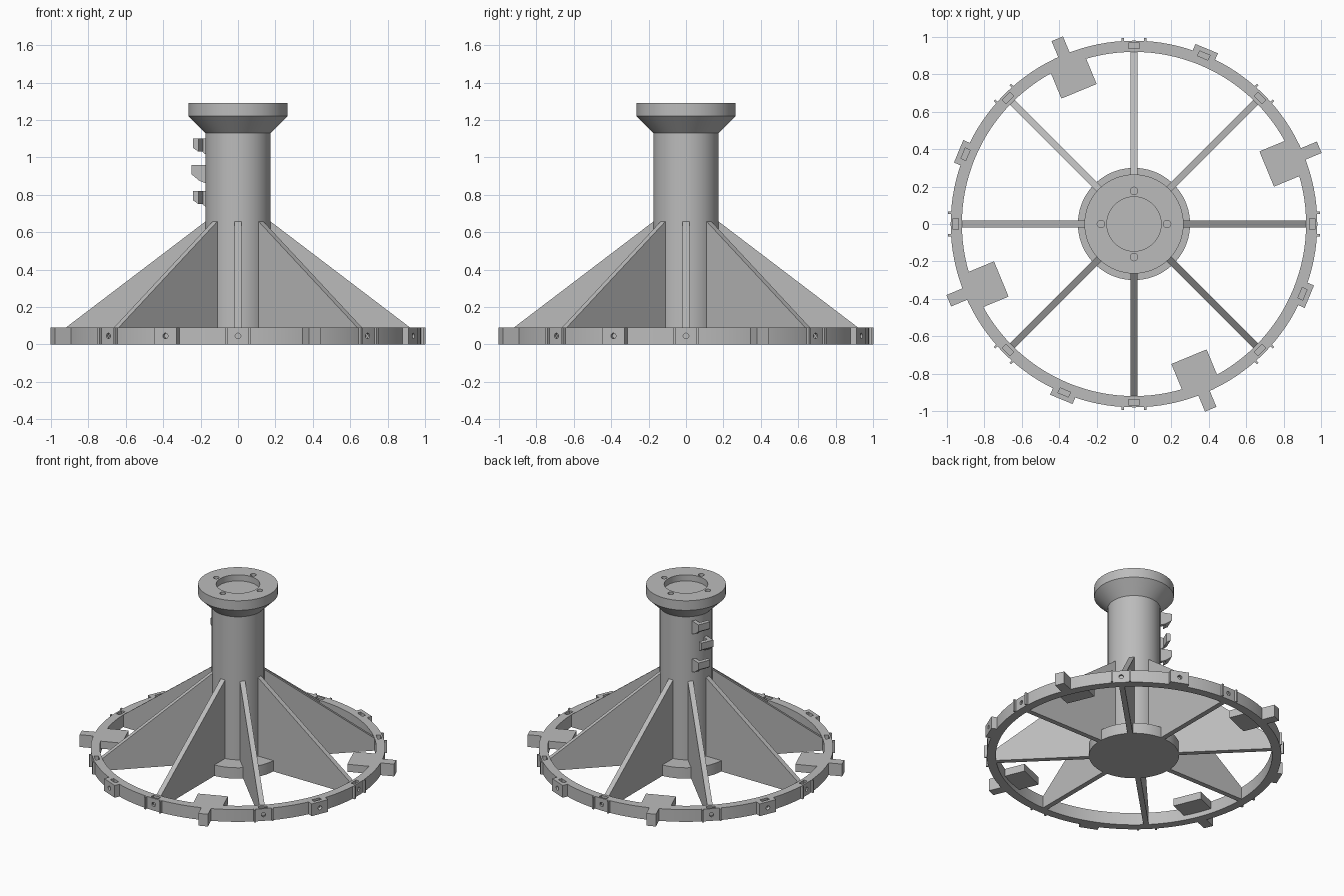
import bpy, bmesh
from math import radians, pi
from mathutils import Matrix, Vector

if "Cube" in bpy.data.objects:
    bpy.data.objects.remove(bpy.data.objects["Cube"])

grey = bpy.data.materials.new("plain_grey")
grey.use_nodes = True
grey.diffuse_color = (0.5, 0.5, 0.5, 1)
grey.node_tree.nodes["Principled BSDF"].inputs["Base Color"].default_value = grey.diffuse_color

RING_H = 0.09
SPOKES = [45 * i for i in range(8)]
TABS = [22.5 + 90 * i for i in range(4)]
BOSSES = [67.5 + 90 * i for i in range(4)]


def finish(name, bm, smooth=False):
    """Turn a bmesh into a named grey object."""
    bmesh.ops.recalc_face_normals(bm, faces=bm.faces)
    mesh = bpy.data.meshes.new(name)
    bm.to_mesh(mesh)
    bm.free()
    mesh.materials.append(grey)
    obj = bpy.data.objects.new(name, mesh)
    bpy.context.collection.objects.link(obj)
    if smooth:
        smooth_edges(obj)
    return obj


def select(obj):
    bpy.ops.object.select_all(action="DESELECT")
    obj.select_set(True)
    bpy.context.view_layer.objects.active = obj


def smooth_edges(obj):
    select(obj)
    bpy.ops.object.shade_smooth_by_angle(angle=radians(30))


def prism(bm, profile, half, angle, shift=0):
    """Radial (r, z) profile given a tangential width, turned about z."""
    turn = Matrix.Rotation(radians(angle), 3, "Z")
    sides = [[bm.verts.new(turn @ Vector((r, shift + t, z))) for r, z in profile]
             for t in (-half, half)]
    bm.faces.new(sides[0])
    bm.faces.new(sides[1][::-1])
    n = len(profile)
    for i in range(n):
        j = (i + 1) % n
        bm.faces.new((sides[0][i], sides[1][i], sides[1][j], sides[0][j]))


def block(bm, r0, r1, z0, z1, half, angle, shift=0):
    prism(bm, [(r0, z0), (r1, z0), (r1, z1), (r0, z1)], half, angle, shift)


def lathe(name, profile, steps, closed):
    bm = bmesh.new()
    verts = [bm.verts.new((r, 0, z)) for r, z in profile]
    pairs = list(zip(verts, verts[1:] + verts[:1]))
    edges = [bm.edges.new(p) for p in (pairs if closed else pairs[:-1])]
    bmesh.ops.spin(bm, geom=verts + edges, cent=(0, 0, 0), axis=(0, 0, 1),
                   angle=2 * pi, steps=steps)
    bmesh.ops.remove_doubles(bm, verts=bm.verts, dist=1e-4)
    return finish(name, bm)


def cut(obj, cutter):
    mod = obj.modifiers.new("cut", "BOOLEAN")
    mod.operation = "DIFFERENCE"
    mod.solver = "EXACT"
    mod.object = cutter
    select(obj)
    bpy.ops.object.modifier_apply(modifier=mod.name)


def drill(bm, radius, depth, matrix):
    bmesh.ops.create_cone(bm, cap_ends=True, segments=20, radius1=radius,
                          radius2=radius, depth=depth, matrix=matrix)


# Central column with flared flange and shallow round seat
column = lathe("column", [(0, 0), (0.175, 0), (0.175, 1.13), (0.265, 1.22), (0.265, 1.29),
                          (0.145, 1.29), (0.145, 1.245), (0, 1.245)], 96, False)
bm = bmesh.new()
for a in range(0, 360, 90):
    drill(bm, 0.02, 0.14, Matrix.Rotation(radians(a), 4, "Z")
          @ Matrix.Translation((0.177, 0, 1.29)))
bolt_holes = finish("bolt_hole_cutter", bm)
cut(column, bolt_holes)
bpy.data.objects.remove(bolt_holes)
smooth_edges(column)

# Foot disc below the column
foot = lathe("foot_disc", [(0, 0), (0.3, 0), (0.3, 0.08), (0, 0.08)], 96, False)
smooth_edges(foot)

# Triangular ribs joining column and ring
bm = bmesh.new()
for a in SPOKES:
    prism(bm, [(0.15, 0), (0.93, 0), (0.93, 0.085), (0.92, RING_H), (0.17, 0.66),
               (0.15, 0.66)], 0.018, a)
finish("ribs", bm)

# Outer ring and flat bosses on its rim
ring = lathe("outer_ring", [(0.92, 0), (0.98, 0), (0.98, RING_H), (0.92, RING_H)], 128, True)
bm = bmesh.new()
for a in BOSSES:
    block(bm, 0.935, 1.015, 0, RING_H, 0.065, a)
bosses = finish("rim_bosses", bm)

# Nut slots from above and screw holes from outside
for label in ("slot", "hole"):
    bm = bmesh.new()
    for angles, centre, rim in ((SPOKES, 0.953, 0.98), (BOSSES, 0.975, 1.015)):
        for a in angles:
            if label == "slot":
                block(bm, centre - 0.014, centre + 0.014, 0.02, 0.12, 0.03, a)
            else:
                drill(bm, 0.015, 0.1, Matrix.Rotation(radians(a), 4, "Z")
                      @ Matrix.Translation((rim + 0.01, 0, RING_H / 2))
                      @ Matrix.Rotation(pi / 2, 4, "Y"))
    cutter = finish(label + "_cutter", bm)
    cut(ring, cutter)
    cut(bosses, cutter)
    bpy.data.objects.remove(cutter)
smooth_edges(ring)

# Thin fins either side of each rim screw hole
bm = bmesh.new()
for a in SPOKES:
    for side in (-1, 1):
        block(bm, 0.96, 0.995, 0, RING_H, 0.006, a, side * 0.06)
finish("rim_fins", bm)

# Tabs: square pad inside the ring, narrow block outside it
bm = bmesh.new()
for a in TABS:
    block(bm, 0.768, 0.965, 0.035, RING_H, 0.102, a)
    block(bm, 0.93, 1.072, 0, RING_H, 0.033, a)
finish("mounting_tabs", bm)

# Three cable clips up the side of the column, alternating in direction
bm = bmesh.new()
for z, way in ((1.1, 1), (0.96, -1), (0.82, 1)):
    wedge = [(0.16, z), (0.245, z), (0.245, z - 0.05), (0.2, z - 0.085), (0.16, z - 0.1)]
    prism(bm, wedge, 0.014, 157.5, -way * 0.045)
    lip = [(0.215, z), (0.245, z), (0.245, z - 0.05), (0.215, z - 0.07)]
    prism(bm, lip, 0.045, 157.5, -way * 0.01)
finish("cable_clips", bm)
